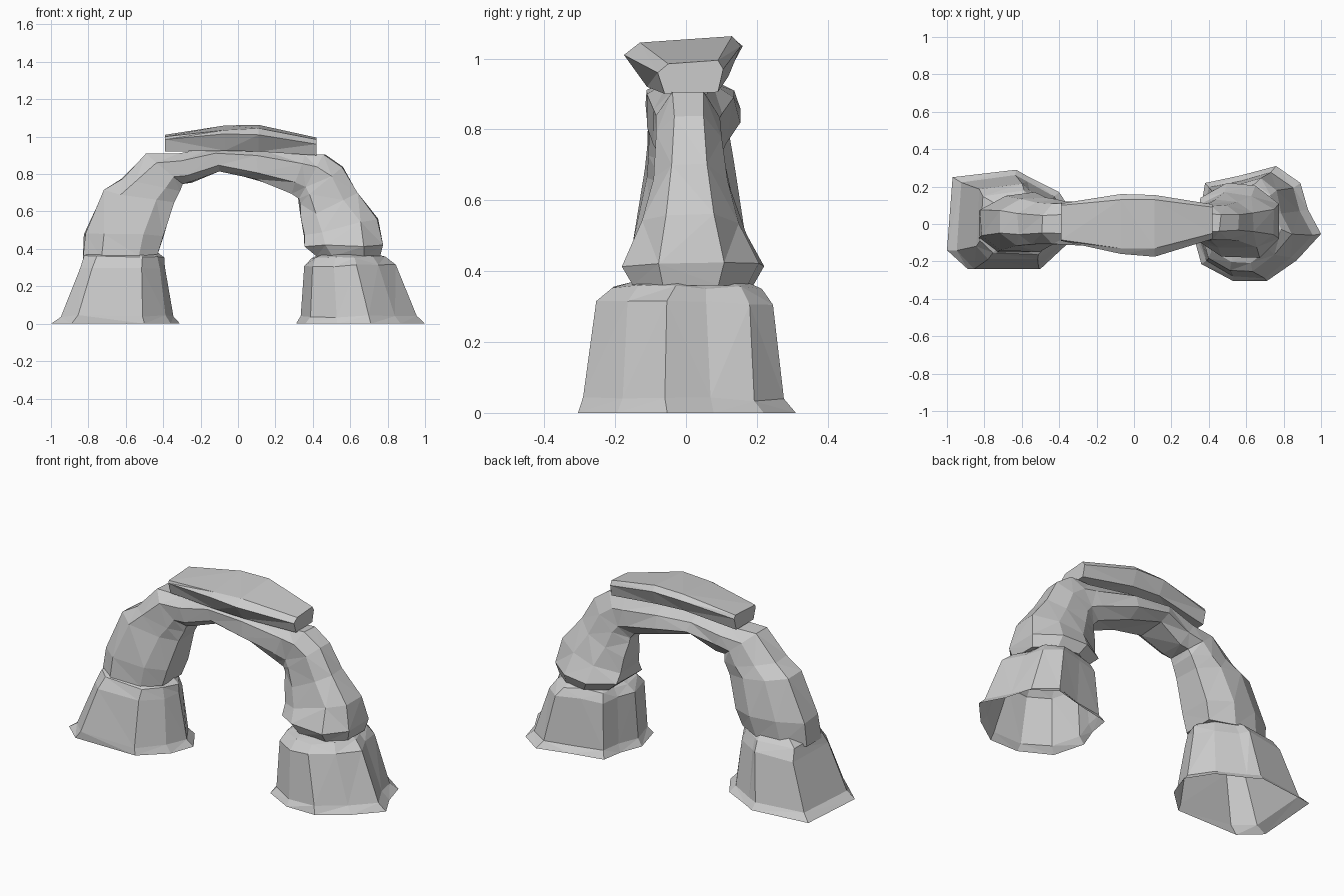
import bpy, bmesh, random
from mathutils import Vector

random.seed(4)


def loft(name, rings, cap_start=True, cap_end=True, jitter=0.0):
    """Skin a list of closed rings into one faceted rock."""
    bm = bmesh.new()
    rows = []
    for i, ring in enumerate(rings):
        j = jitter if 0 < i < len(rings) - 1 else 0
        rows.append([bm.verts.new(Vector(p) + Vector([random.uniform(-j, j) for _ in range(3)]))
                     for p in ring])
    n = len(rows[0])
    for a, b in zip(rows, rows[1:]):
        for k in range(n):
            bm.faces.new((a[k], a[(k + 1) % n], b[(k + 1) % n], b[k]))
    if cap_start:
        bm.faces.new(rows[0][::-1])
    if cap_end:
        bm.faces.new(rows[-1])
    bmesh.ops.triangulate(bm, faces=bm.faces[:])
    bmesh.ops.recalc_face_normals(bm, faces=bm.faces[:])
    mesh = bpy.data.meshes.new(name)
    bm.to_mesh(mesh)
    bm.free()
    obj = bpy.data.objects.new(name, mesh)
    bpy.context.collection.objects.link(obj)
    return obj


def base(name, outline, levels):
    """Stack a ground outline, refitted to each level's (z, x0, x1, y0, y1)."""
    xs, ys = [p[0] for p in outline], [p[1] for p in outline]
    fit = lambda v, vs, a, b: a + (v - min(vs)) / (max(vs) - min(vs)) * (b - a)
    rings = [[(fit(x, xs, x0, x1), fit(y, ys, y0, y1), z) for x, y in outline]
             for z, x0, x1, y0, y1 in levels]
    return loft(name, rings, cap_start=False, jitter=0.007)


# Left base: blocky foot with a flared skirt, open underneath
base("left_base",
     [(-1, -.14), (-.89, -.24), (-.5, -.24), (-.36, -.11), (-.31, .03),
      (-.40, .17), (-.56, .25), (-.63, .29), (-.97, .25)],
     [(0, -1, -.31, -.24, .29), (.04, -.95, -.35, -.235, .26),
      (.30, -.85, -.385, -.19, .21), (.36, -.82, -.40, -.16, .18),
      (.39, -.76, -.44, -.11, .13)])

# Right base: rounder foot with a bevelled top
base("right_base",
     [(.31, -.03), (.36, -.21), (.53, -.30), (.71, -.30), (.87, -.19), (1, -.05),
      (.93, .08), (.89, .22), (.76, .31), (.57, .26), (.38, .22), (.36, .10)],
     [(0, .31, 1, -.305, .31), (.04, .34, .95, -.285, .275),
      (.31, .36, .84, -.255, .25), (.355, .39, .79, -.21, .22),
      (.37, .43, .74, -.15, .17)])

# Arch: eight-sided section swept over outer and inner profile points
section = [(1, -.5), (1, .42), (.4, .9), (-.35, 1),
           (-1, .6), (-1, -.6), (-.5, -1), (.5, -1)]
stations = [  # outer x, z, inner x, z, front y, back y
    (-.83, .34, -.43, .37, -.15, .15), (-.82, .48, -.395, .47, -.145, .17),
    (-.72, .71, -.345, .65, -.115, .145), (-.62, .77, -.315, .71, -.11, .13),
    (-.49, .905, -.30, .745, -.105, .115), (-.32, .91, -.25, .76, -.11, .125),
    (-.13, .94, -.10, .82, -.11, .15), (.10, .935, .10, .77, -.11, .15),
    (.36, .90, .29, .70, -.09, .11), (.46, .90, .325, .67, -.08, .10),
    (.56, .84, .33, .64, -.08, .105), (.64, .70, .34, .56, -.095, .13),
    (.75, .56, .355, .47, -.125, .165), (.78, .42, .36, .415, -.18, .22),
    (.76, .36, .42, .36, -.15, .19)]
rings = []
for ox, oz, ix, iz, y0, y1 in stations:
    rings.append([((ox + ix) / 2 + u * (ox - ix) / 2,
                   (y0 + y1) / 2 + v * (y1 - y0) / 2,
                   (oz + iz) / 2 + u * (oz - iz) / 2) for u, v in section])
loft("arch", rings, jitter=0.006)

# Capstone: slab with wide rim and narrower underside
slab = [  # x, then (y, z): bottom front, rim front, top front, top back, rim back, bottom back
    (-.39, [(-.07, .92), (-.09, .985), (-.085, 1.0), (.10, 1.01), (.11, .99), (.09, .92)]),
    (-.07, [(-.11, .925), (-.16, 1.015), (-.13, 1.035), (.13, 1.06), (.16, 1.035), (.12, .96)]),
    (.11, [(-.11, .92), (-.175, 1.01), (-.13, 1.045), (.13, 1.063), (.155, 1.035), (.12, .95)]),
    (.42, [(-.06, .90), (-.08, .96), (-.05, .985), (.09, .995), (.105, .97), (.09, .905)])]
loft("capstone", [[(x, y, z) for y, z in pts] for x, pts in slab])
